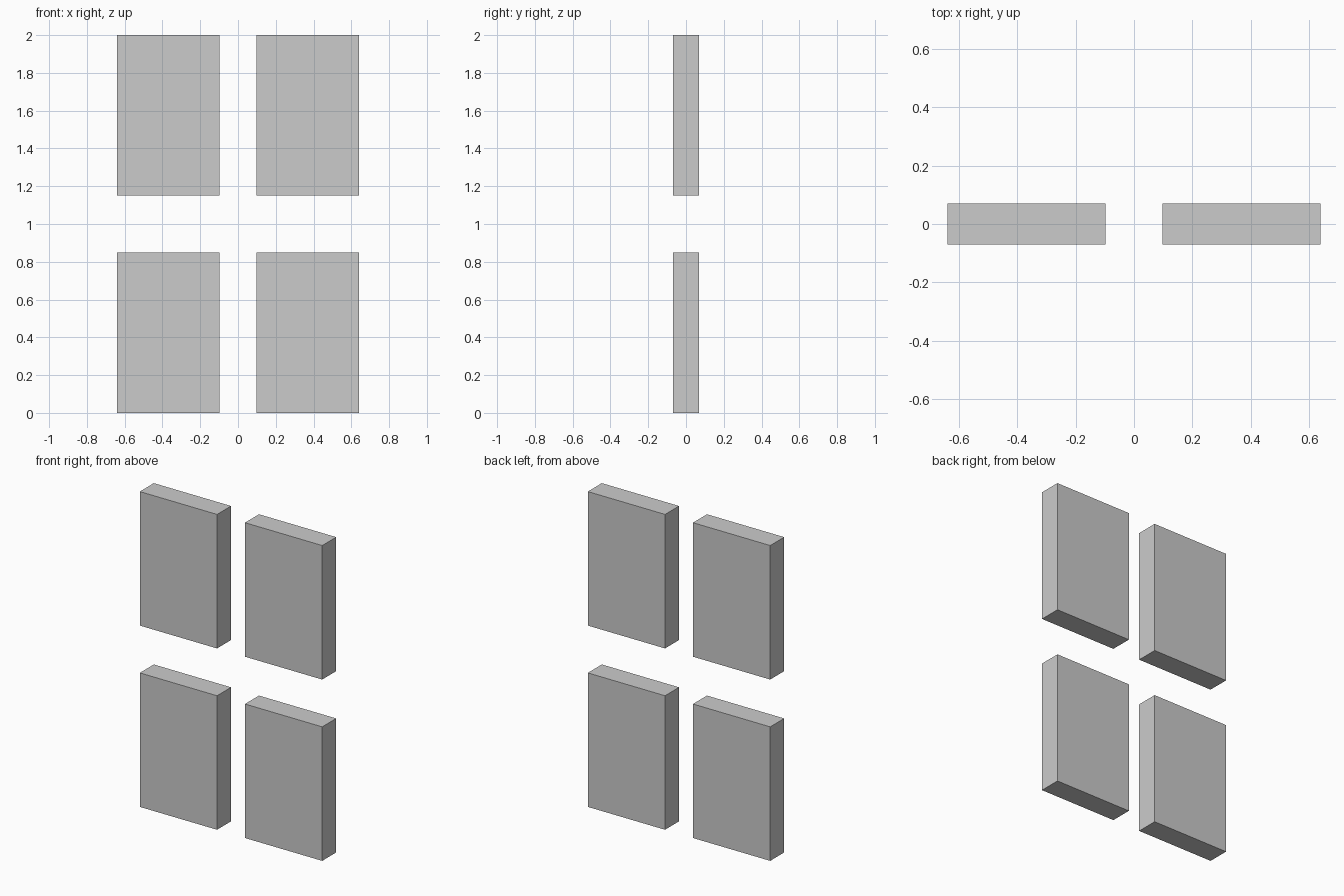
import bpy

if "Cube" in bpy.data.objects:
    bpy.data.objects.remove(bpy.data.objects["Cube"])

# Outer and inner x edges of the panels, thickness, height
OUTER, INNER = 0.64, 0.098
DEPTH, HEIGHT = 0.14, 0.85


def add_panel(name, x, z):
    bpy.ops.mesh.primitive_cube_add(size=1, location=(x, 0, z))
    panel = bpy.context.object
    panel.name = name
    panel.scale = (OUTER - INNER, DEPTH, HEIGHT)
    bpy.ops.object.transform_apply(location=False, rotation=False, scale=True)


# Four upright slabs in a two by two grid
for row, z in (("lower", HEIGHT / 2), ("upper", 2 - HEIGHT / 2)):
    for side, sign in (("left", -1), ("right", 1)):
        add_panel(f"{row}_{side}_panel", sign * (OUTER + INNER) / 2, z)
